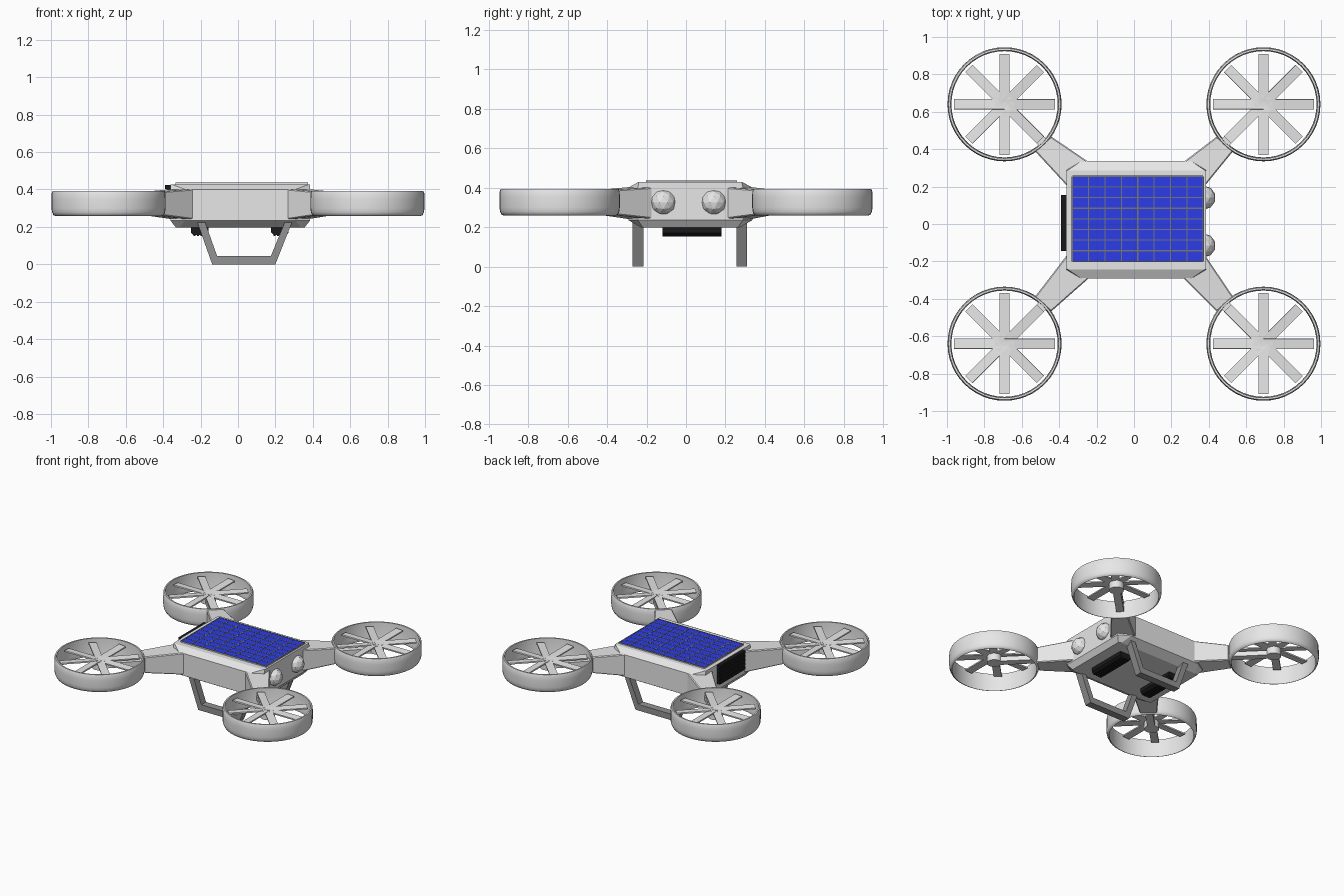
import bpy, bmesh, math
from mathutils import Matrix, Vector

if "Cube" in bpy.data.objects:
    bpy.data.objects.remove(bpy.data.objects["Cube"])


def mat(name, col):
    m = bpy.data.materials.new(name)
    m.diffuse_color = (*col, 1)
    m.use_nodes = True
    m.node_tree.nodes["Principled BSDF"].inputs["Base Color"].default_value = m.diffuse_color
    return m


SHELL = mat("light grey", (0.80, 0.80, 0.80))
FRAME = mat("mid grey", (0.29, 0.29, 0.29))
BLUE = mat("solar blue", (0.025, 0.045, 0.80))
BLACK = mat("black", (0.01, 0.01, 0.01))
GRID = mat("grid grey", (0.18, 0.18, 0.18))


def finish(name, bm, m, smooth=False):
    bmesh.ops.recalc_face_normals(bm, faces=bm.faces)
    me = bpy.data.meshes.new(name)
    bm.to_mesh(me)
    bm.free()
    me.materials.append(m)
    ob = bpy.data.objects.new(name, me)
    bpy.context.collection.objects.link(ob)
    if smooth:
        bpy.ops.object.select_all(action='DESELECT')
        ob.select_set(True)
        bpy.context.view_layer.objects.active = ob
        bpy.ops.object.shade_smooth_by_angle(angle=math.radians(50))
    return ob


def loft(bm, rings, closed=False):
    """Skin a list of equal-length point rings; cap the ends unless closed."""
    vs = [[bm.verts.new(p) for p in r] for r in rings]
    pairs = list(zip(vs, vs[1:])) + ([(vs[-1], vs[0])] if closed else [])
    n = len(vs[0])
    for a, b in pairs:
        for i in range(n):
            j = (i + 1) % n
            bm.faces.new((a[i], a[j], b[j], b[i]))
    if not closed:
        bm.faces.new(vs[0])
        bm.faces.new(vs[-1])


def add_box(bm, lo, hi, rot=Matrix()):
    lo, hi = Vector(lo), Vector(hi)
    size = hi - lo
    bmesh.ops.create_cube(bm, size=1, matrix=rot @ Matrix.Translation((lo + hi) / 2)
                          @ Matrix.Diagonal((*size, 1)))


CX, CY = 0.012, 0.022


# Body: stacked eight-sided outlines with cut corners
def outline(hx, hy, cx, cy, z):
    pts = [(hx, hy - cy), (hx - cx, hy), (-hx + cx, hy), (-hx, hy - cy),
           (-hx, -hy + cy), (-hx + cx, -hy), (hx - cx, -hy), (hx, -hy + cy)]
    return [(CX + x, CY + y, z) for x, y in pts]


bm = bmesh.new()
loft(bm, [outline(0.345, 0.250, 0.02, 0.01, 0.198),
          outline(0.374, 0.314, 0.08, 0.048, 0.235),
          outline(0.374, 0.314, 0.08, 0.048, 0.400),
          outline(0.374, 0.265, 0.008, 0.004, 0.427)])
finish("body", bm, SHELL)

# Raised panel tray, solar sheet and grid bars
X0, X1, Y0, Y1 = -0.33, 0.37, -0.20, 0.255
bm = bmesh.new()
add_box(bm, (X0 - 0.003, Y0 - 0.003, 0.420), (X1 + 0.003, Y1 + 0.003, 0.434))
finish("panel_tray", bm, SHELL)
bm = bmesh.new()
add_box(bm, (X0, Y0, 0.432), (X1, Y1, 0.4355))
finish("solar_panel", bm, BLUE)
bm = bmesh.new()
for i in range(9):
    x = X0 + (X1 - X0) * i / 8
    y = Y0 + (Y1 - Y0) * i / 8
    add_box(bm, (x - 0.003, Y0, 0.432), (x + 0.003, Y1, 0.437))
    add_box(bm, (X0, y - 0.003, 0.432), (X1, y + 0.003, 0.437))
finish("solar_panel_grid", bm, GRID)

# Duct wall profile: (radius, height)
DUCT = [(0.289, 0.393), (0.299, 0.393), (0.304, 0.380), (0.305, 0.350), (0.305, 0.300),
        (0.302, 0.278), (0.295, 0.263), (0.286, 0.259), (0.284, 0.264), (0.288, 0.285)]
SEG = 48

for sx, sy, tag in ((1, 1, "back_right"), (-1, 1, "back_left"),
                    (1, -1, "front_right"), (-1, -1, "front_left")):
    c = Vector((0.692 * sx, 0.64 * sy, 0))

    # Tapered arm from body corner to duct
    bm = bmesh.new()
    inner = ((0.24 * sx + CX, 0.30 * sy + CY), (0.345 * sx + CX, 0.155 * sy + CY))
    outer = ((0.443 * sx, 0.468 * sy), (0.532 * sx, 0.392 * sy))
    loft(bm, [[(*a, z0), (*b, z0), (*b, z1), (*a, z1)]
              for (a, b), z0, z1 in ((inner, 0.238, 0.404), (outer, 0.266, 0.386))])
    arm = finish("arm_" + tag, bm, SHELL)
    bev = arm.modifiers.new("bevel", 'BEVEL')
    bev.width = 0.006
    bev.segments = 1

    # Round duct
    bm = bmesh.new()
    loft(bm, [[(c.x + r * math.cos(t), c.y + r * math.sin(t), z) for r, z in DUCT]
              for t in (2 * math.pi * k / SEG for k in range(SEG))], closed=True)
    finish("duct_" + tag, bm, SHELL, smooth=True)

    # Strut from duct wall to motor
    bm = bmesh.new()
    ang = math.atan2(-sy, -sx)
    add_box(bm, (0, -0.026, 0.310), (0.290, 0.026, 0.345),
            Matrix.Translation(c) @ Matrix.Rotation(ang, 4, 'Z'))
    finish("strut_" + tag, bm, SHELL)

    # Motor hub
    bm = bmesh.new()
    bmesh.ops.create_cone(bm, cap_ends=True, segments=24, radius1=0.05, radius2=0.05, depth=0.062,
                          matrix=Matrix.Translation(c + Vector((0, 0, 0.341))))
    finish("hub_" + tag, bm, SHELL, smooth=True)

    # Eight slightly pitched blades
    bm = bmesh.new()
    for k in range(8):
        rot = (Matrix.Translation(c + Vector((0, 0, 0.366)))
               @ Matrix.Rotation(k * math.pi / 4, 4, 'Z') @ Matrix.Rotation(math.radians(5), 4, 'X'))
        add_box(bm, (0.0, -0.027, -0.005), (0.270, 0.027, 0.005), rot)
    finish("blades_" + tag, bm, SHELL)

# Two landing frames
LEG = [(-0.225, 0.245), (-0.138, 0), (0.200, 0), (0.297, 0.245),
       (0.258, 0.245), (0.176, 0.045), (-0.112, 0.045), (-0.183, 0.245)]
for y, tag in ((-0.243, "front"), (0.282, "back")):
    bm = bmesh.new()
    rings = [[bm.verts.new((x, y + d, z)) for x, z in LEG] for d in (-0.027, 0.027)]
    for i in range(8):
        j = (i + 1) % 8
        bm.faces.new((rings[0][i], rings[0][j], rings[1][j], rings[1][i]))
    for r in rings:
        for q in ((0, 1, 6, 7), (1, 2, 5, 6), (2, 3, 4, 5)):
            bm.faces.new([r[i] for i in q])
    finish("landing_frame_" + tag, bm, FRAME)

# Faceted sensor domes on the right end
for y, tag in ((-0.115, "front"), (0.141, "back")):
    bm = bmesh.new()
    bmesh.ops.create_icosphere(bm, subdivisions=2, radius=0.064,
                               matrix=Matrix.Translation((0.373, y, 0.325)))
    finish("sensor_dome_" + tag, bm, SHELL)

# Slatted vent on the left end
bm = bmesh.new()
add_box(bm, (-0.379, -0.145, 0.285), (-0.35, 0.155, 0.424))
for i in range(5):
    z = 0.285 + i * 0.0295
    add_box(bm, (-0.389, -0.145, z), (-0.37, 0.155, z + 0.021))
finish("end_vent", bm, BLACK)

# Chamfered ribbed packs under the body
for x, tag in ((-0.205, "left"), (0.224, "right")):
    bm = bmesh.new()
    prof = [(-0.047, 0.205), (-0.047, 0.170), (-0.034, 0.157),
            (0.034, 0.157), (0.047, 0.170), (0.047, 0.205)]
    loft(bm, [[(x + px, y, z) for px, z in prof] for y in (-0.12, 0.18)])
    for i in range(4):
        rx = x - 0.033 + i * 0.0187
        add_box(bm, (rx, -0.12, 0.152), (rx + 0.010, 0.18, 0.16))
    finish("underside_pack_" + tag, bm, BLACK)
